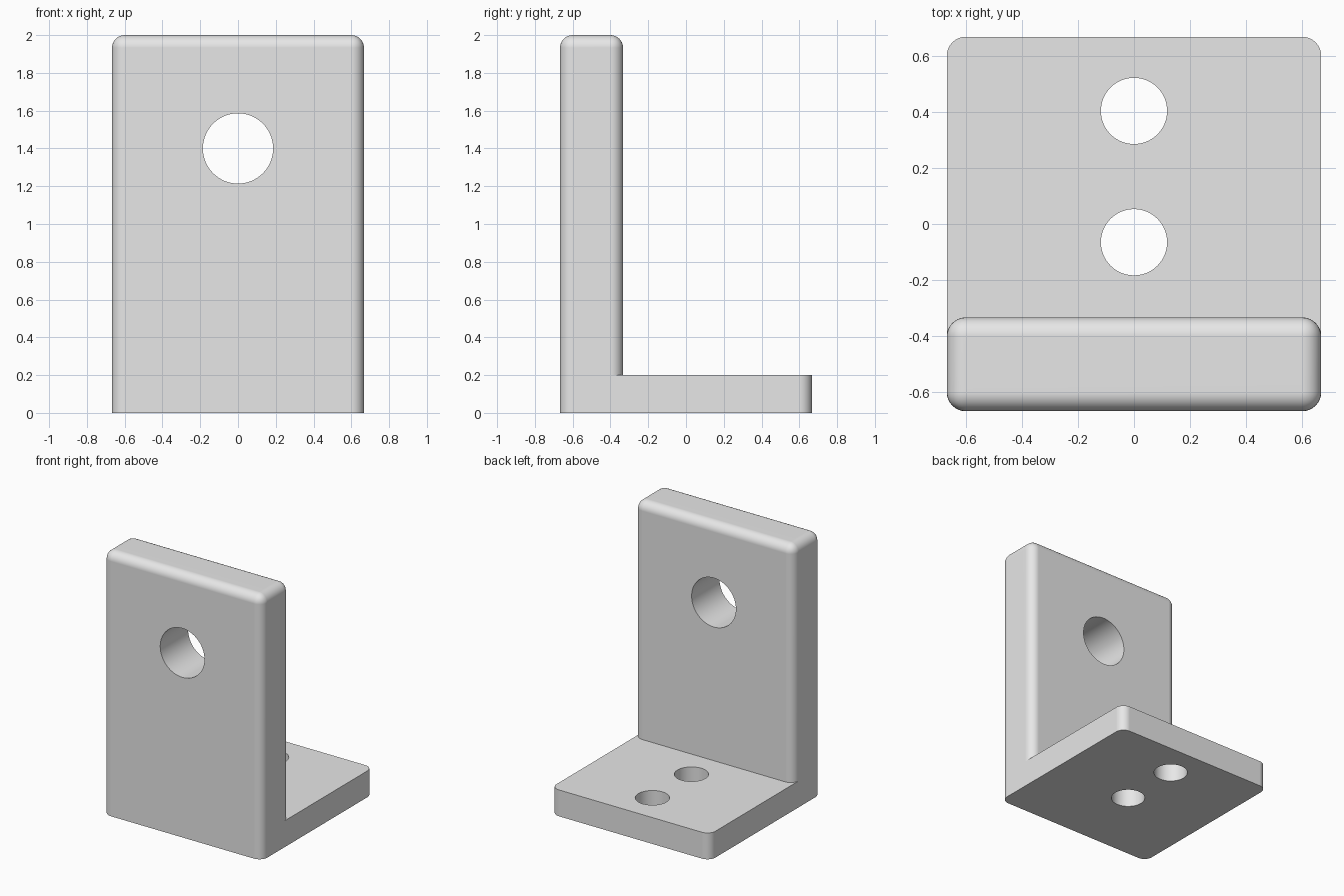
import bpy, bmesh, math
from mathutils import Matrix, Vector

if "Cube" in bpy.data.objects:
    bpy.data.objects.remove(bpy.data.objects["Cube"], do_unlink=True)

HALF = 0.667        # half of the width and depth
WALL_BACK = -0.333  # rear plane of the upright plate
BASE_TOP = 0.2
HEIGHT = 2.0
RADIUS = 0.067

metal = bpy.data.materials.new("plain_grey")
grey = (0.8, 0.8, 0.8, 1.0)
metal.diffuse_color = grey
metal.use_nodes = True
metal.node_tree.nodes["Principled BSDF"].inputs["Base Color"].default_value = grey


def finish(name, bm):
    bmesh.ops.recalc_face_normals(bm, faces=bm.faces)
    mesh = bpy.data.meshes.new(name)
    bm.to_mesh(mesh)
    bm.free()
    mesh.materials.append(metal)
    obj = bpy.data.objects.new(name, mesh)
    bpy.context.collection.objects.link(obj)
    return obj


def rounded_plate(name, low, high, is_rounded):
    """Box between two corners, with the edges chosen by a rule filleted."""
    low, high = Vector(low), Vector(high)
    bm = bmesh.new()
    bmesh.ops.create_cube(bm, size=1.0)
    size, middle = high - low, (low + high) / 2
    bmesh.ops.transform(bm, verts=bm.verts,
                        matrix=Matrix.Translation(middle) @ Matrix.Diagonal((*size, 1.0)))
    edges = [e for e in bm.edges if is_rounded(e.verts[0].co, e.verts[1].co)]
    bmesh.ops.bevel(bm, geom=edges, offset=RADIUS, segments=8, profile=0.5, affect='EDGES')
    return finish(name, bm)


def hole_cutter(name, location, radius, axis):
    bm = bmesh.new()
    turn = Matrix.Rotation(math.pi / 2, 4, 'X') if axis == 'Y' else Matrix()
    bmesh.ops.create_cone(bm, cap_ends=True, segments=64, radius1=radius, radius2=radius,
                          depth=0.6, matrix=Matrix.Translation(location) @ turn)
    cutter = finish(name, bm)
    cutter.hide_render = True
    return cutter


def combine(target, other, operation):
    mod = target.modifiers.new(operation.lower(), 'BOOLEAN')
    mod.operation = operation
    mod.solver = 'EXACT'
    mod.object = other
    bpy.ops.object.modifier_apply(modifier=mod.name)
    bpy.data.objects.remove(other, do_unlink=True)


# Upright plate: every edge rounded except those on the floor
bracket = rounded_plate("angle_bracket", (-HALF, -HALF, 0), (HALF, WALL_BACK, HEIGHT),
                        lambda a, b: max(a.z, b.z) > 0.01)

# Base plate: only its two rear vertical corners are rounded
base = rounded_plate("base_plate", (-HALF, -0.5, 0), (HALF, HALF, BASE_TOP),
                     lambda a, b: min(a.y, b.y) > 0 and abs(a.z - b.z) > 0.01)

bpy.ops.object.select_all(action='DESELECT')
bracket.select_set(True)
bpy.context.view_layer.objects.active = bracket
combine(bracket, base, 'UNION')

# Bolt holes through the upright and the base
combine(bracket, hole_cutter("upright_hole", (0, -0.5, 1.4), 0.186, 'Y'), 'DIFFERENCE')
for y in (-0.065, 0.403):
    combine(bracket, hole_cutter("base_hole", (0, y, 0.1), 0.118, 'Z'), 'DIFFERENCE')

# Smooth fillets and bores, flat plates
bpy.ops.object.shade_smooth_by_angle(angle=math.radians(30))
normals = bracket.modifiers.new("flat_plate_normals", 'WEIGHTED_NORMAL')
normals.keep_sharp = True
